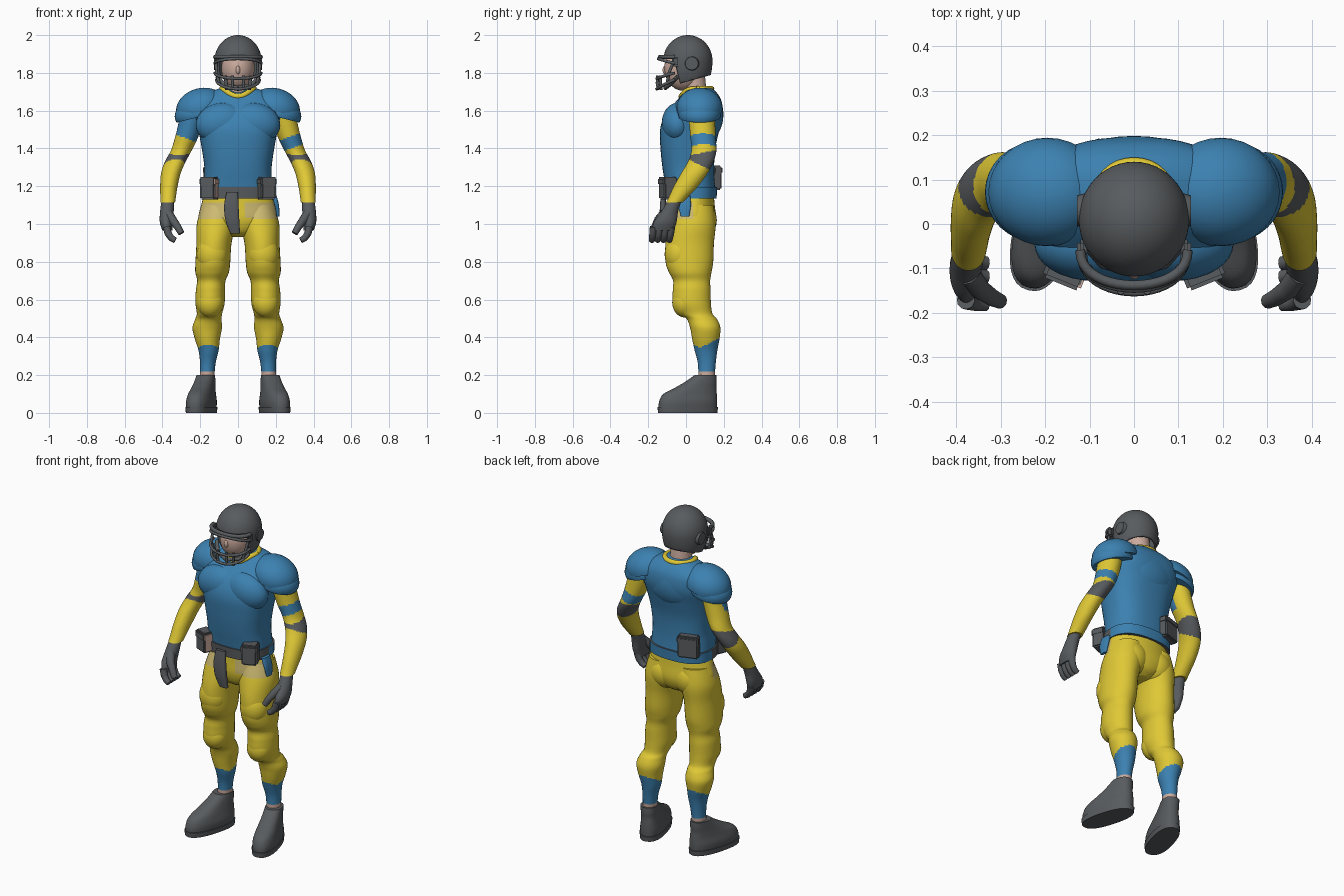
import bpy, bmesh
from math import sin, cos, pi, radians
from mathutils import Vector, Matrix

cube = bpy.data.objects.get("Cube")
if cube:
    bpy.data.objects.remove(cube)


def material(name, r, g, b):
    m = bpy.data.materials.new(name)
    m.use_nodes = True
    m.diffuse_color = (r, g, b, 1)
    m.node_tree.nodes["Principled BSDF"].inputs["Base Color"].default_value = (r, g, b, 1)
    return m


BLUE, YELLOW, GREY, SKIN, PALE = range(5)
MATS = [material("jersey blue", .045, .22, .44), material("pants yellow", .74, .58, .036),
        material("gear grey", .098, .106, .113), material("skin", .6, .41, .34),
        material("pale yellow", .62, .5, .17)]


def finish(name, bm, paint):
    """Turn a bmesh into an object; paint is a colour or a rule on face centres."""
    bmesh.ops.recalc_face_normals(bm, faces=bm.faces)
    for f in bm.faces:
        f.material_index = paint(f.calc_center_median()) if callable(paint) else paint
    me = bpy.data.meshes.new(name)
    bm.to_mesh(me)
    bm.free()
    for m in MATS:
        me.materials.append(m)
    ob = bpy.data.objects.new(name, me)
    bpy.context.collection.objects.link(ob)
    return ob


def spline(a, b, c, d, t):
    return [.5 * (2*q + (r-p)*t + (2*p - 5*q + 4*r - s)*t*t + (3*q - p - 3*r + s)*t**3)
            for p, q, r, s in zip(a, b, c, d)]


def loft(name, secs, paint, side=1, power=2, steps=6, seg=36, turn=None):
    """Smooth skin through horizontal oval sections (x, y, z, half width, half depth)."""
    pts = [secs[0]] + secs + [secs[-1]]
    rows = [spline(*pts[i:i+4], k/steps) for i in range(len(secs)-1) for k in range(steps)]
    rows.append(secs[-1])
    bm, rings = bmesh.new(), []

    def curve(v):
        return (abs(v) ** (2/power)) * (1 if v > 0 else -1)
    for x, y, z, rx, ry in rows:
        rings.append([bm.verts.new((side*(x + rx*curve(cos(2*pi*i/seg))),
                                    y + ry*curve(sin(2*pi*i/seg)), z)) for i in range(seg)])
    for a, b in zip(rings, rings[1:]):
        for i in range(seg):
            j = (i+1) % seg
            bm.faces.new((a[i], a[j], b[j], b[i]))
    bm.faces.new(rings[0])
    bm.faces.new(rings[-1])
    if turn:
        centre, angle = turn
        bmesh.ops.rotate(bm, verts=bm.verts, cent=(side*centre[0], centre[1], 0),
                         matrix=Matrix.Rotation(side*angle, 3, 'Z'))
    return finish(name, bm, paint)


def blob(name, centre, radii, paint, side=1, tilt=0, floor=None):
    """Ellipsoid, optionally tilted sideways and cut flat at a local height."""
    bm = bmesh.new()
    bmesh.ops.create_uvsphere(bm, u_segments=32, v_segments=20, radius=1)
    bmesh.ops.scale(bm, verts=bm.verts, vec=radii)
    if floor is not None:
        cut = bmesh.ops.bisect_plane(bm, geom=bm.verts[:] + bm.edges[:] + bm.faces[:],
                                     plane_co=(0, 0, floor), plane_no=(0, 0, -1), clear_outer=True)
        bmesh.ops.holes_fill(bm, edges=[e for e in cut["geom_cut"] if isinstance(e, bmesh.types.BMEdge)])
    bmesh.ops.rotate(bm, verts=bm.verts, matrix=Matrix.Rotation(radians(tilt*side), 3, 'Y'))
    bmesh.ops.translate(bm, verts=bm.verts, vec=(centre[0]*side, centre[1], centre[2]))
    return finish(name, bm, paint)


def box(name, centre, size, paint, angle=0, bevel=.008):
    bm = bmesh.new()
    bmesh.ops.create_cube(bm, size=1)
    bmesh.ops.scale(bm, verts=bm.verts, vec=size)
    bmesh.ops.bevel(bm, geom=bm.edges[:], offset=bevel, segments=2, affect='EDGES')
    bmesh.ops.rotate(bm, verts=bm.verts, matrix=Matrix.Rotation(angle, 3, 'Z'))
    bmesh.ops.translate(bm, verts=bm.verts, vec=centre)
    return finish(name, bm, paint)


def rod(name, pts, r, mat, taper=1):
    """Round bar along a path."""
    cu = bpy.data.curves.new(name, 'CURVE')
    cu.dimensions, cu.bevel_depth, cu.bevel_resolution, cu.use_fill_caps = '3D', r, 3, True
    sp = cu.splines.new('POLY')
    sp.points.add(len(pts)-1)
    for i, (p, co) in enumerate(zip(sp.points, pts)):
        p.co = (*co, 1)
        p.radius = 1 + (taper-1)*i/(len(pts)-1)
    sp.use_smooth = True
    cu.materials.append(MATS[mat])
    bpy.context.collection.objects.link(bpy.data.objects.new(name, cu))


# Torso: jersey, back padding, neck, collar
loft("jersey", [(0, .03, 1.14, .185, .13), (0, .02, 1.22, .18, .132), (0, .012, 1.3, .178, .137),
                (0, .01, 1.4, .192, .145), (0, .02, 1.5, .21, .157), (0, .043, 1.58, .225, .152),
                (0, .068, 1.65, .215, .12), (0, .075, 1.695, .16, .088), (0, .07, 1.725, .075, .06)],
     BLUE, power=2.5, seg=48)
blob("back_plate", (0, .12, 1.58), (.17, .078, .13), BLUE)
loft("neck", [(0, .05, 1.66, .065, .06), (0, .045, 1.74, .06, .06), (0, .035, 1.83, .06, .06)], SKIN)
rod("collar", [(.085*cos(t), .055 + .08*sin(t), 1.715 - .04*max(0, -sin(t))**3)
               for t in [2*pi*i/32 for i in range(33)]], .015, YELLOW)


def pants_paint(c):
    return PALE if c.y < .03 and 1.03 < c.z < 1.12 and abs(c.x) > .03 else YELLOW


def arm_paint(c):
    if 1.335 - .5*(c.y - .03) < c.z < 1.37 + .2*(c.y - .05):
        return GREY
    height = c.z - .35*(abs(c.x) - .28)
    if c.x > 0:
        return BLUE if 1.4 < height < 1.463 else YELLOW
    return BLUE if height > 1.455 and c.y < .1 and c.x > -.325 else YELLOW


def leg_paint(c):
    if c.z < .222:
        return SKIN
    return BLUE if c.z < .345 + .5*abs(c.y - .075) else pants_paint(c)


# Pants seat
loft("pants_seat", [(0, .035, 1.18, .17, .11), (0, .037, 1.1, .195, .115), (0, .04, 1.02, .205, .12),
                    (0, .04, .96, .13, .1), (0, .04, .93, .04, .06)], pants_paint)

for side, word in ((1, "left"), (-1, "right")):
    # Shoulder pads in two tiers, chest and buttock bulges
    blob(word + "_shoulder_pad", (.195, .072, 1.613), (.135, .122, .106), BLUE, side, 16, -.015)
    blob(word + "_shoulder_flange", (.215, .072, 1.585), (.122, .114, .085), BLUE, side, 14, -.02)
    blob(word + "_chest_pad", (.09, -.045, 1.535), (.135, .083, .105), BLUE, side, 12)
    blob(word + "_buttock", (.085, .075, 1.02), (.097, .088, .1), YELLOW, side)

    # Arm with sleeve bands and elbow pad
    loft(word + "_arm", [(.235, .08, 1.63, .065, .07), (.25, .085, 1.54, .064, .069),
                         (.272, .09, 1.46, .061, .067), (.3, .095, 1.39, .055, .066),
                         (.332, .078, 1.33, .055, .068), (.355, .045, 1.27, .052, .07),
                         (.366, .0, 1.2, .046, .064), (.37, -.042, 1.14, .041, .05),
                         (.372, -.06, 1.115, .039, .045)], arm_paint, side, steps=10, seg=48)
    # Glove: palm, curled fingers, thumb
    loft(word + "_glove", [(.372, -.06, 1.125, .032, .037), (.376, -.085, 1.07, .036, .044),
                           (.38, -.11, 1.01, .034, .06), (.374, -.122, .965, .026, .058)],
         GREY, side, seg=24)
    for i in range(4):
        y = -.078 - .031*i
        rod(f"{word}_finger_{i+1}", [(side*.378, y, .985), (side*.37, y - .004, .95),
                                     (side*.353, y - .008, .925), (side*.332, y - .01, .913)],
            .021, GREY, .75)
    rod(word + "_thumb", [(side*.37, -.115, 1.055), (side*.345, -.148, 1.02), (side*.32, -.165, .985),
                          (side*.3, -.174, .95)], .026, GREY, .65)

    # Leg with thigh pad, knee pad, calf and sock
    loft(word + "_leg", [(.1, .045, 1.1, .09, .1), (.115, .035, 1.0, .103, .122),
                         (.127, .02, .9, .093, .128), (.133, .018, .8, .092, .126),
                         (.137, .022, .745, .089, .113), (.141, .03, .7, .075, .098),
                         (.146, .03, .65, .077, .1), (.148, .032, .58, .077, .1),
                         (.151, .055, .525, .067, .085), (.157, .085, .495, .07, .08),
                         (.163, .102, .45, .078, .08), (.162, .105, .39, .066, .072),
                         (.156, .106, .33, .053, .06), (.16, .11, .26, .041, .047),
                         (.165, .108, .16, .037, .042)], leg_paint, side, steps=8)
    blob(word + "_knee_pad", (.147, -.005, .585), (.07, .068, .08), YELLOW, side)
    blob(word + "_thigh_pad", (.135, -.035, .84), (.082, .078, .1), YELLOW, side)

    # Shoe turned outward, with sole
    turn = ((.165, .11), radians(16))
    loft(word + "_shoe", [(.165, .005, .02, .064, .158), (.165, .007, .06, .067, .157),
                          (.165, .018, .1, .06, .145), (.166, .05, .135, .054, .11),
                          (.167, .08, .168, .05, .082), (.168, .102, .2, .047, .058)],
         GREY, side, 2.4, turn=turn)
    loft(word + "_sole", [(.165, .005, 0, .067, .161), (.165, .005, .03, .07, .164)], GREY, side, 2.4,
         steps=2, turn=turn)

    # Belt pouch; the right one has a bare inner face
    axis, middle = Vector((cos(radians(22)), side*sin(radians(22)), 0)), Vector((side*.15, -.095, 1.19))

    def pouch_paint(c):
        return SKIN if side < 0 and (c - middle).dot(axis) > .041 else GREY
    box(word + "_pouch", middle, (.086, .075, .12), pouch_paint, side*radians(22))
    box(word + "_pouch_flap", middle + Vector((0, -.003, .035)), (.092, .08, .045), pouch_paint,
        side*radians(22))

    # Helmet ear disc, mask clip, side bar and chin strap
    bm = bmesh.new()
    bmesh.ops.create_cone(bm, cap_ends=True, segments=24, radius1=.04, radius2=.034, depth=.02,
                          matrix=Matrix.Translation((side*.118, .03, 1.85)) @ Matrix.Rotation(side*pi/2, 4, 'Y'))
    finish(word + "_ear_disc", bm, GREY)
    box(word + "_mask_clip", (side*.117, -.055, 1.86), (.022, .04, .05), GREY)
    rod(word + "_mask_side_bar", [(side*.117, -.07, 1.85), (side*.114, -.09, 1.8), (side*.1, -.1, 1.745)],
        .008, GREY)
    rod(word + "_chin_strap", [(side*.11, -.045, 1.78), (side*.07, -.09, 1.735), (0, -.11, 1.72)], .011, GREY)

# Belt across the front, towels and rear pouch
loft("belt", [(0, .025, 1.135, .19, .137), (0, .025, 1.195, .19, .14)],
     lambda c: GREY if c.y < .03 else BLUE, power=2.5, steps=2)
loft("front_towel", [(-.03, -.118, 1.17, .03, .012), (-.035, -.122, 1.1, .038, .016),
                     (-.03, -.12, 1.02, .037, .018), (-.015, -.112, .95, .026, .014)], GREY, power=3)
loft("side_towel", [(.19, -.01, 1.15, .014, .032), (.205, -.008, 1.1, .012, .034),
                    (.212, -.005, 1.04, .008, .022)], BLUE, power=3)
box("rear_pouch", (-.122, .148, 1.245), (.118, .05, .13), GREY, radians(18))
box("rear_pouch_flap", (-.122, .152, 1.285), (.124, .05, .04), GREY, radians(18))

# Head and open helmet shell
blob("face", (0, -.012, 1.825), (.088, .103, .12), SKIN)
blob("nose", (0, -.112, 1.815), (.012, .012, .022), SKIN)
bm = bmesh.new()
bmesh.ops.create_uvsphere(bm, u_segments=48, v_segments=32, radius=1)
for v in bm.verts:
    flat = Vector((v.co.x, v.co.y)).length
    if v.co.z < 0 and flat > 0:
        v.co.xy *= flat ** -.35
    v.co = Vector((v.co.x*.124, .01 + v.co.y*.13, 1.865 + v.co.z*(.135 if v.co.z > 0 else .17)))
slope = Vector((0, -1, -.25)).normalized()
hinge = Vector((0, -.055, 1.84))
for co, no, clear in (((0, 0, 1.752), (0, .28, -1), True), ((0, 0, 1.885), (0, 0, 1), False), (hinge, slope, False)):
    bmesh.ops.bisect_plane(bm, geom=bm.verts[:] + bm.edges[:] + bm.faces[:], plane_co=co, plane_no=no,
                           clear_outer=clear)
opening = [f for f in bm.faces if f.calc_center_median().z < 1.885
           and (f.calc_center_median() - hinge).dot(slope) > 0]
bmesh.ops.delete(bm, geom=opening, context='FACES')
shell = finish("helmet_shell", bm, GREY)
shell.modifiers.new("thickness", 'SOLIDIFY').thickness = .012

# Face mask bars, swept round the front
for i, (z, reach, width, drop) in enumerate(((1.885, .083, .121, 0), (1.85, .092, .123, -.025),
                                              (1.8, .1, .122, .03), (1.765, .1, .114, .05))):
    rod(f"mask_bar_{i+1}", [(width*sin(t), -.055 - reach*cos(t)**.8, z - drop*cos(t))
                            for t in [radians(-89 + 178*k/20) for k in range(21)]],
        .008 if i else .011, GREY)
for x in (-.065, -.03, .03, .065):
    y = -.155 + 5*x*x
    rod("mask_upright", [(x, y, 1.785), (x*.98, y - .002, 1.745), (x*.95, y + .004, 1.71)], .008, GREY)

# Smooth shading with crisp creases
bpy.ops.object.select_all(action='DESELECT')
for ob in bpy.context.scene.objects:
    if ob.type == 'MESH' and ob.data.materials and ob.data.materials[0] == MATS[0]:
        ob.select_set(True)
        bpy.context.view_layer.objects.active = ob
bpy.ops.object.shade_smooth_by_angle(angle=radians(35))
